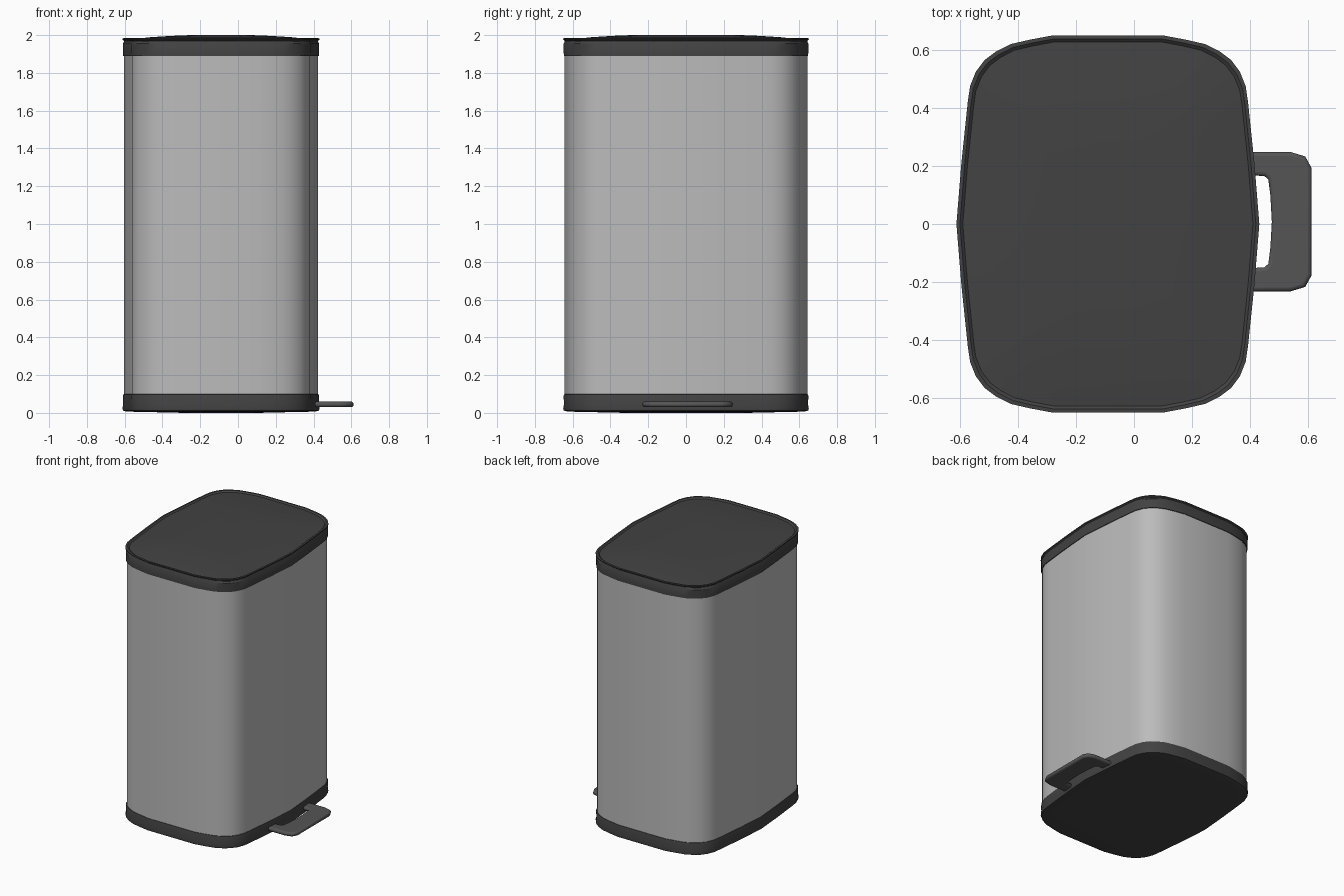
import bpy, bmesh

if "Cube" in bpy.data.objects:
    bpy.data.objects.remove(bpy.data.objects["Cube"])

CX = -0.09            # centre of the bin in x
HX, HY = 0.522, 0.65  # half sizes of the outline

# One quarter of the rounded outline, relative to the bin centre
QUARTER = [(0.522, 0.0), (0.505, 0.21), (0.483, 0.42), (0.475, 0.475),
           (0.455, 0.525), (0.425, 0.565), (0.385, 0.595), (0.335, 0.62),
           (0.27, 0.635), (0.19, 0.65)]
half = QUARTER + [(-x, y) for x, y in reversed(QUARTER)]
OUTLINE = half + [(x, -y) for x, y in reversed(half[1:-1])]


def material(name, grey):
    m = bpy.data.materials.new(name)
    m.diffuse_color = (grey, grey, grey, 1)
    m.use_nodes = True
    m.node_tree.nodes["Principled BSDF"].inputs["Base Color"].default_value = m.diffuse_color
    return m


def finish(name, bm, mat, angle=0.6):
    bmesh.ops.recalc_face_normals(bm, faces=bm.faces)
    me = bpy.data.meshes.new(name)
    bm.to_mesh(me)
    bm.free()
    ob = bpy.data.objects.new(name, me)
    bpy.context.collection.objects.link(ob)
    if mat:
        me.materials.append(mat)
    bpy.ops.object.select_all(action='DESELECT')
    ob.select_set(True)
    bpy.context.view_layer.objects.active = ob
    bpy.ops.object.shade_smooth_by_angle(angle=angle)
    return ob


def loft(name, profile, mat=None, caps=True):
    """Stack the outline using (inset, z) pairs."""
    bm = bmesh.new()
    rings = [[bm.verts.new((CX + x * (1 - d / HX), y * (1 - d / HY), z))
              for x, y in OUTLINE] for d, z in profile]
    n = len(OUTLINE)
    for a, b in zip(rings, rings[1:]):
        for i in range(n):
            j = (i + 1) % n
            bm.faces.new((a[i], a[j], b[j], b[i]))
    if caps:
        bm.faces.new(rings[0])
        bm.faces.new(rings[-1])
    return finish(name, bm, mat)


dark = material("dark_plastic", 0.055)
pedal_grey = material("pedal_grey", 0.09)
steel = material("steel", 0.5)

# Steel body, tucked into base and lid
loft("body", [(0.008, 0.06), (0.008, 1.92)], steel, caps=False)

# Base band with a gently domed underside
loft("base", [(0.33, 0.0), (0.2, 0.003), (0.06, 0.006), (0.02, 0.008),
              (0.003, 0.012), (0.0, 0.025), (0.004, 0.045), (0.002, 0.09),
              (0.005, 0.098), (0.012, 0.1)], dark)

# Lid: side band, small groove, flared rim and shallow domed top
loft("lid", [(0.012, 1.89), (0.003, 1.89), (0.002, 1.955), (0.008, 1.965),
             (0.008, 1.97), (0.0, 1.976), (0.0, 1.983), (0.012, 1.984),
             (0.022, 1.975), (0.06, 1.979), (0.15, 1.989),
             (0.26, 1.996), (0.36, 2.0)], dark)

# U-shaped foot pedal
bm = bmesh.new()
side = [(0.475, 0.0), (0.47, 0.09), (0.463, 0.145), (0.45, 0.157),
        (0.36, 0.163), (0.36, 0.24), (0.54, 0.24), (0.59, 0.225),
        (0.612, 0.185), (0.612, 0.0)]
loop = side + [(x, -y) for x, y in reversed(side[1:-1])]
face = bm.faces.new([bm.verts.new((x, y + 0.008, 0.03)) for x, y in loop])
up = bmesh.ops.extrude_face_region(bm, geom=[face])["geom"]
bmesh.ops.translate(bm, vec=(0, 0, 0.03),
                    verts=[v for v in up if isinstance(v, bmesh.types.BMVert)])
pedal = finish("foot_pedal", bm, pedal_grey, 0.9)
bev = pedal.modifiers.new("rounded_edges", 'BEVEL')
bev.width = 0.013
bev.segments = 3
bev.limit_method = 'ANGLE'
bev.angle_limit = 1.2
